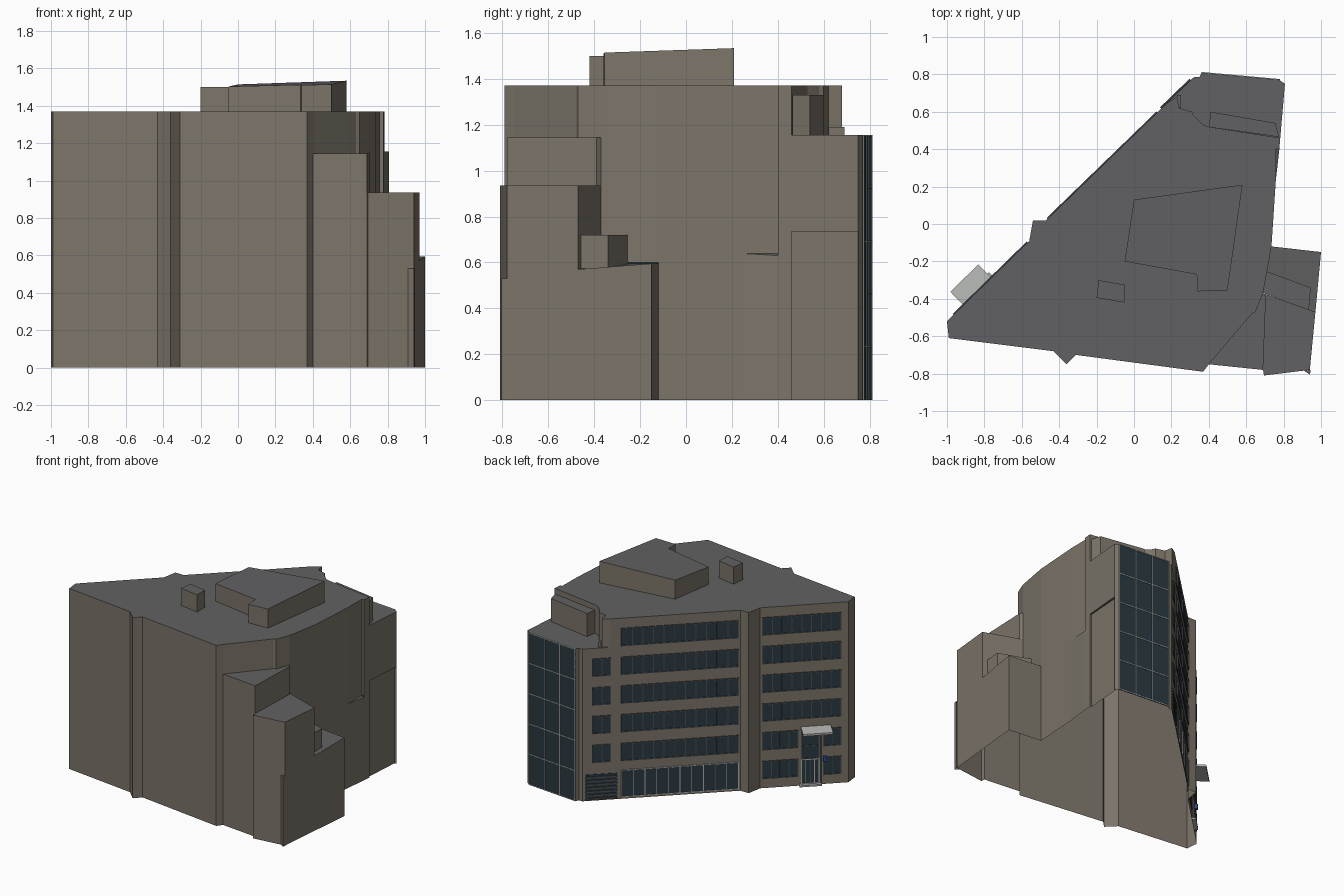
import bpy, bmesh
from mathutils import Vector

if "Cube" in bpy.data.objects:
    bpy.data.objects.remove(bpy.data.objects["Cube"])


def material(name, rgb):
    m = bpy.data.materials.new(name)
    m.diffuse_color = (*rgb, 1)
    m.use_nodes = True
    m.node_tree.nodes["Principled BSDF"].inputs["Base Color"].default_value = m.diffuse_color
    return m


WALL = material("wall", (0.20, 0.175, 0.14))
ROOF = material("roof", (0.12, 0.12, 0.125))
GLASS = material("glass", (0.022, 0.04, 0.052))
FRAME = material("frame", (0.07, 0.075, 0.08))
LIGHT = material("light_metal", (0.45, 0.46, 0.44))
BLUE = material("blue", (0.02, 0.08, 0.35))
N = None


def finish(name, bm, mats):
    me = bpy.data.meshes.new(name)
    bm.to_mesh(me)
    bm.free()
    for m in mats:
        me.materials.append(m)
    ob = bpy.data.objects.new(name, me)
    bpy.context.collection.objects.link(ob)
    return ob


def block(name, pts, top):
    """Open-bottomed mass. Each point is x, y, wall bottom of the edge that starts there (N = no wall)."""
    height = top if callable(top) else (lambda x, y: top)
    bm = bmesh.new()
    cap = [bm.verts.new((x, y, height(x, y))) for x, y, b in pts]
    bm.faces.new(cap).material_index = 1
    for i, (x, y, b) in enumerate(pts):
        if b is N:
            continue
        j = (i + 1) % len(pts)
        lo = [bm.verts.new((x, y, b)), bm.verts.new((pts[j][0], pts[j][1], b))]
        bm.faces.new((lo[0], lo[1], cap[j], cap[i]))
    return finish(name, bm, (WALL, ROOF))


class Facade:
    """Places boxes by distance fraction along a wall, height and depth outward."""

    def __init__(self, p, q):
        self.p, d = Vector((*p, 0)), Vector((q[0] - p[0], q[1] - p[1], 0))
        self.d, self.len = d, d.length
        self.n = Vector((-d.y, d.x, 0)).normalized()

    def add(self, bm, s0, s1, z0, z1, d0, d1, mat=0, drop=0):
        v = [bm.verts.new(self.p + self.d * s + self.n * d + Vector((0, 0, z + (drop if d == d1 else 0))))
             for z in (z0, z1) for s, d in ((s0, d0), (s1, d0), (s1, d1), (s0, d1))]
        for f in ((0, 1, 2, 3), (7, 6, 5, 4), (0, 4, 5, 1), (1, 5, 6, 2), (2, 6, 7, 3), (3, 7, 4, 0)):
            bm.faces.new([v[i] for i in f]).material_index = mat

    def box(self, name, mat, *args, **kw):
        bm = bmesh.new()
        self.add(bm, *args, **kw)
        bmesh.ops.recalc_face_normals(bm, faces=bm.faces)
        return finish(name, bm, (mat,))

    def window(self, name, s0, s1, z0, z1, cols, rows=1, bar=0.006, frame=FRAME, pane=GLASS):
        bm = bmesh.new()
        self.add(bm, s0, s1, z0, z1, -0.002, 0.003)
        w = bar / self.len
        for i in range(cols + 1):
            s = s0 + (s1 - s0 - w) * i / cols
            self.add(bm, s, s + w, z0, z1, 0, 0.007, 1)
        for i in range(rows + 1):
            z = z0 + (z1 - z0 - bar) * i / rows
            self.add(bm, s0, s1, z, z + bar, 0, 0.007, 1)
        bmesh.ops.recalc_face_normals(bm, faces=bm.faces)
        return finish(name, bm, (pane, frame))


# Main body with both pilasters and the shallow side recess
block("main_body", [
    (-1, -.52, 0), (-.99, -.61, 0), (-.43, -.68, 0), (-.36, -.75, 0), (-.31, -.70, 0),
    (.37, -.79, 0), (.40, -.75, 1.145), (.63, -.48, 1.145), (.65, -.47, 1.145), (.69, -.37, .6),
    (.735, -.12, 0), (.758, .23, .64), (.76, .40, .64), (.777, .40, 0), (.782, .46, 1.155),
    (.40, .52, 1.155), (.37, .53, 1.155), (.32, .58, 1.155), (.31, .60, 1.155), (.24, .62, 1.155),
    (.23, .68, 1.155), (.18, .65, 0), (-.47, .02, 0), (-.54, .02, 0), (-.56, -.09, 0)], 1.37)
block("recess_sill", [(.758, .23, 0), (.777, .40, N), (.76, .40, N)],
      lambda x, y: .64 if x < .77 else .63)

# Stepped masses at the front right
block("upper_step", [(.40, -.75, 0), (.69, -.78, .93), (.705, -.39, .93), (.69, -.37, N),
                     (.65, -.47, N), (.63, -.48, N)], 1.145)
block("middle_step", [(.695, -.81, 0), (.94, -.78, 0), (.97, -.47, .57), (.69, -.37, N),
                      (.705, -.39, N), (.69, -.78, 0)], .935)
block("corner_fin", [(.91, -.785, 0), (.94, -.805, 0), (.945, -.78, N)], .53)
block("lower_step", [(.97, -.47, 0), (1, -.15, 0), (.735, -.12, N), (.67, -.36, N)],
      lambda x, y: .57 if y < -.4 else .595)
block("step_box", [(.935, -.46, .57), (.945, -.34, .58), (.70, -.25, .58), (.67, -.36, N)], .72)

# Rear wing, its undercut side wall and terrace parts
block("rear_wing", [(.782, .46, .735), (.807, .75, 0), (.78, .768, 0), (.36, .806, 0), (.35, .785, 0),
                    (.32, .785, 0), (.18, .65, N), (.23, .68, N), (.24, .62, N), (.31, .60, N),
                    (.32, .58, N), (.37, .53, N), (.40, .52, N)], 1.155)
block("undercut_wall", [(.77, .46, 0), (.79, .75, 0), (.807, .75, N), (.782, .46, 0)], .735)
block("terrace_box", [(.40, .52, N), (.775, .465, 1.155), (.755, .54, 1.155), (.41, .60, 1.155)], 1.33)
block("terrace_parapet", [(.23, .63, 1.155), (.25, .62, 1.155), (.25, .69, 1.155), (.23, .69, 1.155)], 1.19)

# Rooftop rooms
block("penthouse", [(-.05, -.20, 1.37), (.335, -.27, 1.37), (.34, -.36, 1.37), (.50, -.355, 1.37),
                    (.58, .21, 1.37), (0, .13, 1.37)], lambda x, y: 1.51 + .03 * x + .03 * y)
block("roof_hut", [(-.20, -.395, 1.37), (-.05, -.42, 1.37), (-.05, -.325, 1.37), (-.19, -.30, 1.37)], 1.50)

long_side = Facade((-.47, .02), (.32, .785))
short_side = Facade((-1, -.52), (-.56, -.09))
rear = Facade((.36, .806), (.78, .768))

# Window bands, storey by storey from the ground
for i in range(6):
    z0, z1 = .07 + .218 * i, .205 + .218 * i
    if i:
        long_side.window("long_band", .01, .755, z0, z1, 11)
        if i < 5:
            long_side.window("single_window", .82, .935, z0, z1, 2)
    if i < 2:
        short_side.window("short_band_corner", .08, .29, z0, z1, 2)
        short_side.window("short_band_inner", .57, .98, z0, z1, 4)
    else:
        short_side.window("short_band", .08, .98, z0, z1, 8)

# Ground floor shopfront and louvred grille
long_side.window("shopfront", .01, .755, .015, .22, 10, 1, .005, LIGHT)
long_side.box("grille_back", GLASS, .78, .98, .01, .20, -.002, .003)
for i in range(7):
    z = .01 + .027 * i
    long_side.box("grille_slat", FRAME, .78, .98, z, z + .012, 0, .01)

# Entrance: doors, glazed transom, canopy, step and small sign
short_side.window("entrance_doors", .33, .54, .012, .20, 4, 1, .006, LIGHT)
short_side.window("entrance_transom", .33, .54, .20, .40, 1, 2, .006, FRAME)
short_side.box("canopy", LIGHT, .20, .54, .43, .445, 0, .10, drop=-.012)
short_side.box("entrance_step", LIGHT, .31, .56, 0, .012, 0, .03)
short_side.box("sign_post", FRAME, .30, .315, 0, .40, 0, .008)
short_side.box("blue_sign", BLUE, .25, .29, .18, .215, 0, .025)

# Glazed curtain wall on the rear
rear.window("curtain_wall", 0, 1, 0, 1.155, 3, 5, .006, LIGHT)
